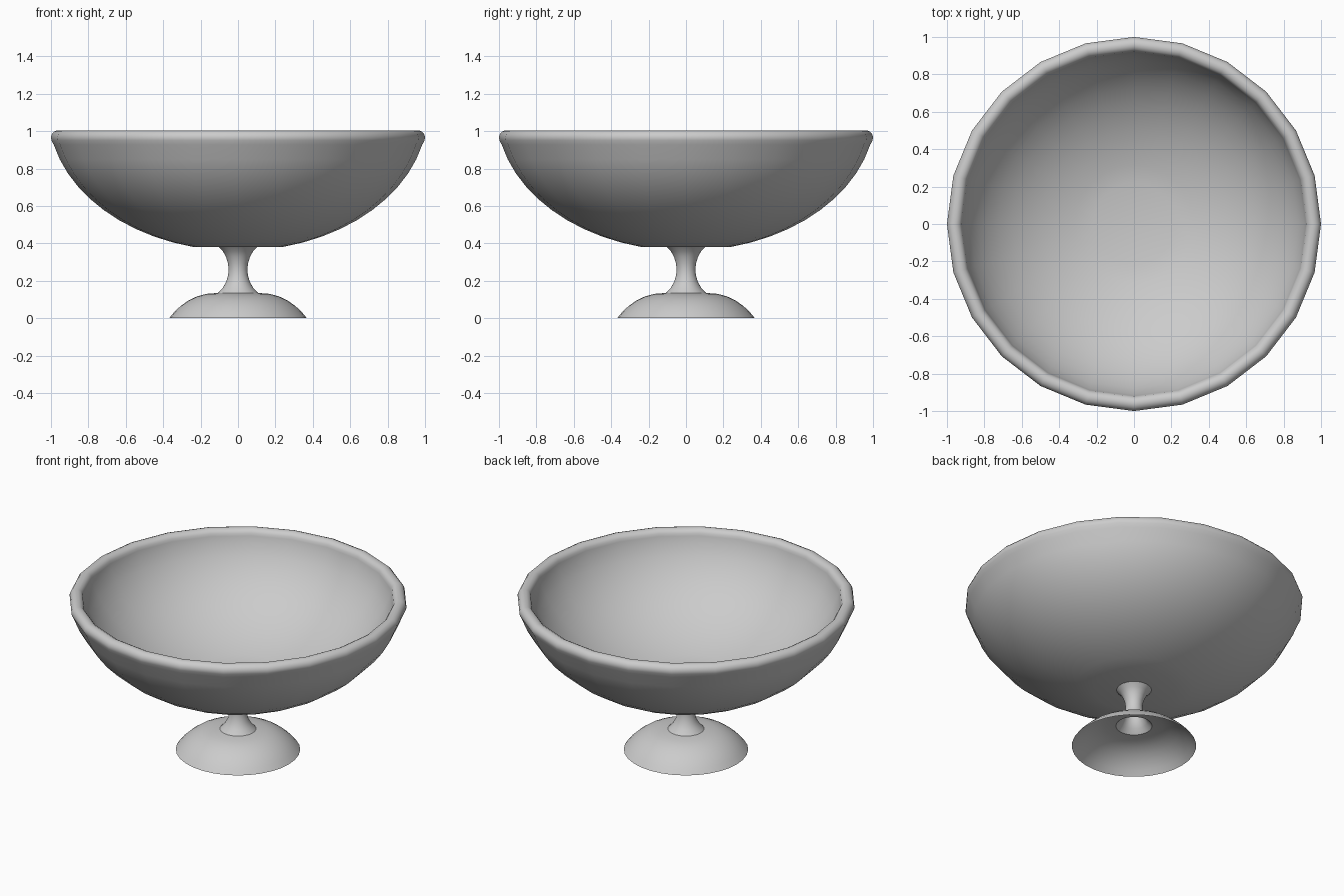
import bpy
import bmesh
from math import asin, cos, sin, pi, radians

cube = bpy.data.objects.get("Cube")
if cube:
    bpy.data.objects.remove(cube, do_unlink=True)

# Single grey finish
grey = bpy.data.materials.new("light_grey")
grey.use_nodes = True
colour = (0.6, 0.6, 0.6, 1)
grey.diffuse_color = colour
grey.node_tree.nodes["Principled BSDF"].inputs["Base Color"].default_value = colour


def lathe(name, profile, sides):
    """Revolve a list of (radius, height) points around z."""
    bm = bmesh.new()
    verts = [bm.verts.new((r, 0, z)) for r, z in profile]
    edges = [bm.edges.new(pair) for pair in zip(verts, verts[1:])]
    bmesh.ops.spin(bm, geom=verts + edges, cent=(0, 0, 0), axis=(0, 0, 1),
                   angle=2 * pi, steps=sides)
    bmesh.ops.remove_doubles(bm, verts=bm.verts, dist=0.0005)
    bmesh.ops.recalc_face_normals(bm, faces=bm.faces)
    mesh = bpy.data.meshes.new(name)
    bm.to_mesh(mesh)
    bm.free()
    mesh.materials.append(grey)
    obj = bpy.data.objects.new(name, mesh)
    bpy.context.collection.objects.link(obj)
    bpy.ops.object.select_all(action="DESELECT")
    obj.select_set(True)
    bpy.context.view_layer.objects.active = obj
    bpy.ops.object.shade_smooth_by_angle(angle=radians(50))


def bowl_wall(radius, depth, flat_radius, rim_radius, steps=10):
    """Flat floor at the centre, then an elliptical wall up to the rim."""
    start, end = asin(flat_radius / radius), asin(rim_radius / radius)
    angles = [start + (end - start) * i / steps for i in range(steps + 1)]
    wall = [(radius * sin(a), 1.1 - depth * cos(a)) for a in angles]
    return [(0, wall[0][1])] + wall


# Bowl: outer wall, rounded lip, inner wall
outer = bowl_wall(1.013, 0.74, 0.24, 0.985)
inner = bowl_wall(0.943, 0.67, 0.22, 0.91)
lip = [(0.96 + 0.04 * cos(a), 0.965 + 0.04 * sin(a))
       for a in (radians(-20 + 25 * i) for i in range(9))]
lathe("bowl", outer + lip + inner[::-1], 24)

# Stem: open, waisted tube
lathe("stem", [(0.107, 0.135), (0.081, 0.163), (0.063, 0.195), (0.053, 0.23),
               (0.05, 0.262), (0.054, 0.295), (0.065, 0.33), (0.081, 0.358),
               (0.103, 0.38)], 32)

# Foot: thin open dome, its lower edge on the ground
lathe("foot", [(0.368, 0), (0.342, 0.032), (0.307, 0.065), (0.266, 0.094),
               (0.22, 0.116), (0.17, 0.13), (0.107, 0.135)], 32)
